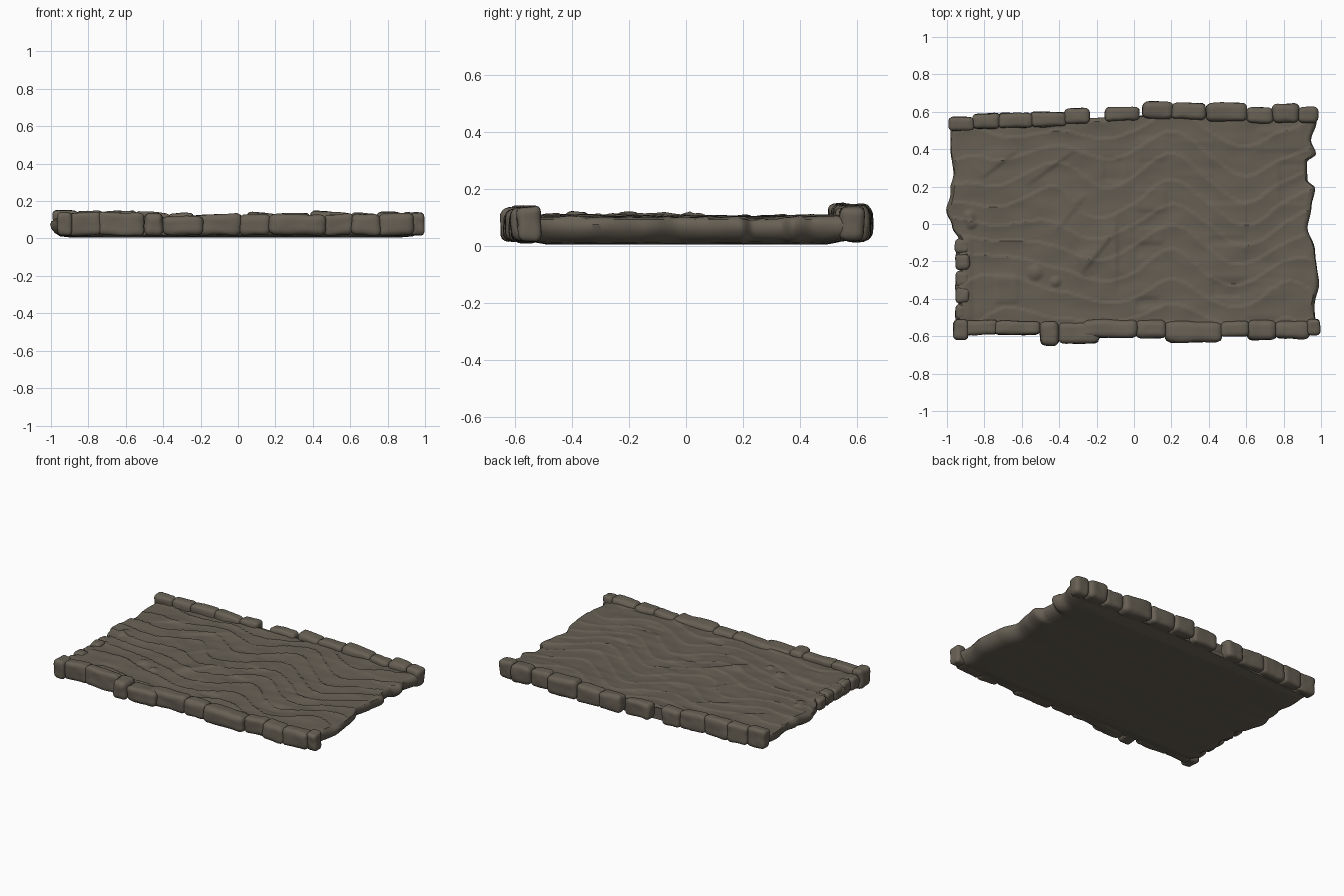
import bpy, bmesh, math, random
from mathutils import Vector, noise

if "Cube" in bpy.data.objects:
    bpy.data.objects.remove(bpy.data.objects["Cube"])

random.seed(7)

def material(name, rgb):
    m = bpy.data.materials.new(name)
    m.diffuse_color = (*rgb, 1)
    m.use_nodes = True
    m.node_tree.nodes["Principled BSDF"].inputs["Base Color"].default_value = m.diffuse_color
    return m

stone = material("grey brown stone", (0.135, 0.117, 0.089))

def finish(bm, name, angle=40):
    bmesh.ops.recalc_face_normals(bm, faces=bm.faces)
    me = bpy.data.meshes.new(name)
    bm.to_mesh(me)
    bm.free()
    ob = bpy.data.objects.new(name, me)
    bpy.context.collection.objects.link(ob)
    me.materials.append(stone)
    for o in bpy.context.selected_objects:
        o.select_set(False)
    ob.select_set(True)
    bpy.context.view_layer.objects.active = ob
    bpy.ops.object.shade_smooth_by_angle(angle=math.radians(angle))
    return ob

def curve(points, t):
    """Smoothly interpolated value through (t, value) points."""
    if t <= points[0][0]:
        return points[0][1]
    for (a, va), (b, vb) in zip(points, points[1:]):
        if t <= b:
            k = (t - a) / (b - a)
            return va + (vb - va) * k * k * (3 - 2 * k)
    return points[-1][1]

def step(d, w=0.012):
    return max(0, min(1, 0.5 + d / (2 * w)))

# Worn outline of the paving
LEFT = [(-.58, -.94), (-.5, -.955), (-.42, -.94), (-.33, -.955), (-.24, -.94), (-.16, -.955),
        (-.08, -.935), (0, -.975), (.1, -1.0), (.2, -.985), (.3, -.96), (.42, -.985), (.53, -.985)]
RIGHT = [(-.57, .985), (-.48, .965), (-.3, .99), (-.15, .97), (-.02, .93), (.1, .95), (.2, .965),
         (.24, .93), (.34, .93), (.38, .97), (.45, .95), (.55, .975)]
FRONT = [(-1, -.56), (1, -.57)]
BACK = [(-1, .53), (-.5, .55), (-.2, .568), (.2, .585), (.6, .575), (1, .56)]

# Raised or sunken flagstones: x, y, half width, half depth, height
FLAGS = [(.09, .13, .08, .06, .005), (.09, -.06, .07, .04, .005), (.08, -.14, .07, .03, -.004),
         (.08, -.42, .06, .025, -.007), (.5, .02, .1, .09, .005), (.5, -.2, .1, .09, .005),
         (.49, -.35, .07, .04, -.006), (-.11, .29, .05, .06, -.005), (.85, .22, .07, .11, -.005),
         (.78, .45, .12, .06, .004), (.3, .35, .12, .1, .003), (-.68, -.35, .06, .07, .006),
         (-.91, -.3, .04, .22, .007), (.7, -.4, .1, .1, .003), (.1, .4, .08, .06, .004)]
# Ridge lines: start, end, height of the step on one side
RIDGES = [(-.09, -.36, -.09, .05, .009), (-.28, -.27, -.08, -.02, .010), (-.42, -.05, -.25, .16, .006),
          (-.58, .2, -.3, .4, .008), (-.82, .24, -.62, .39, .008), (-.3, -.15, -.28, -.28, .008)]
PEBBLES = [(-.53, -.26, .045), (-.42, -.31, .03), (-.88, .04, .035), (-.87, 0, .03)]

def top_height(x, y):
    z = .1 + .006 * noise.noise(Vector((x * 3, y * 3, 1)))
    z += .005 * noise.noise(Vector((x * 7, y * 12, 4)))
    # wavy stepped layers
    f = y * 8 + 1.5 * noise.noise(Vector((x * 2.5, y * 2, 9)))
    z += .006 * ((f % 1) ** 3)
    for fx, fy, w, d, h in FLAGS:
        z += h * step(w - abs(x - fx)) * step(d - abs(y - fy))
    for ax, ay, bx, by, h in RIDGES:
        length = math.hypot(bx - ax, by - ay)
        ux, uy = (bx - ax) / length, (by - ay) / length
        s = (x - ax) * ux + (y - ay) * uy
        d = (y - ay) * ux - (x - ax) * uy
        if 0 < s < length and d > -.02:
            fade = math.sin(math.pi * s / length) ** .5
            z += h * fade * step(d, .008) * max(0, 1 - d / .12)
    for px, py, r in PEBBLES:
        z += .014 * max(0, 1 - math.hypot(x - px, y - py) ** 2 / r ** 2)
    return z

# Paving: closed cross-sections lofted from front to back
def paving():
    bm = bmesh.new()
    nx, ny = 170, 120
    rows = []
    for j in range(ny + 1):
        v = j / ny
        yn = -.57 + 1.14 * v
        l, r = curve(LEFT, yn), curve(RIGHT, yn)
        inset = .022
        section = [(l + inset + (r - l - 2 * inset) * i / nx, None) for i in range(nx + 1)]
        side = [(.008, .09), (.001, .072), (.005, .05), (.022, .028), (.05, .01)]
        section += [(r - a, z) for a, z in side]
        section += [(r - .1 + (l - r + .2) * i / 12, .004) for i in range(13)]
        section += [(l + a, z) for a, z in reversed(side)]
        ring = []
        for x, z in section:
            f, b = curve(FRONT, x), curve(BACK, x)
            y = f + (b - f) * v
            if z is None:
                z = top_height(x, y)
            else:
                n = noise.noise(Vector((x * 5, y * 9, z * 12)))
                if z > .005:
                    x += .012 * n
                z += .003 * (n + 1)
                z += .014 * step(abs(y) - .53, .04) * (z < .03)
            ring.append(bm.verts.new((x, y, z)))
        rows.append(ring)
    n = len(rows[0])
    for a, b in zip(rows, rows[1:]):
        for i in range(n):
            bm.faces.new((a[i], a[(i + 1) % n], b[(i + 1) % n], b[i]))
    bm.faces.new(rows[0])
    bm.faces.new(rows[-1])
    finish(bm, "paving")

# Kerb stone: a rounded, chipped block filling the given box
def kerb_stone(name, x0, x1, y0, y1, z0, z1):
    bm = bmesh.new()
    bmesh.ops.create_cube(bm, size=2)
    bmesh.ops.subdivide_edges(bm, edges=bm.edges, cuts=9, use_grid_fill=True)
    c = Vector(((x0 + x1) / 2, (y0 + y1) / 2, (z0 + z1) / 2))
    h = Vector(((x1 - x0) / 2, (y1 - y0) / 2, (z1 - z0) / 2))
    r = min(h) * .6
    tilt = random.uniform(-.05, .05)
    for vert in bm.verts:
        p = Vector([vert.co[k] * h[k] for k in range(3)])
        core = Vector([max(-h[k] + r, min(h[k] - r, p[k])) for k in range(3)])
        d = p - core
        if d.length > 0:
            p = core + d.normalized() * min(r, d.length * 1.0)
        q = p + c
        p += .007 * noise.noise_vector(q * 9) + .003 * noise.noise_vector(q * 24)
        p.z += tilt * p.x
        vert.co = p + c
    finish(bm, name, 50)

paving()

# Back kerb: x start, x end, inner y, outer y, top
BACK_KERB = [(-.985, -.855, .50, .575, .152), (-.865, -.715, .51, .592, .148), (-.725, -.545, .515, .593, .145),
             (-.555, -.36, .52, .6, .143), (-.375, -.24, .535, .62, .138), (-.155, .03, .55, .622, .128),
             (.045, .21, .56, .655, .138), (.2, .385, .56, .648, .136), (.385, .605, .55, .648, .143),
             (.6, .745, .54, .622, .138), (.74, .885, .54, .643, .142), (.88, .98, .54, .625, .142)]
for i, (a, b, yi, yo, t) in enumerate(BACK_KERB):
    kerb_stone(f"back_kerb_{i + 1}", a, b, yi, yo, .02, t)

# Front kerb
FRONT_KERB = [(-.965, -.89, -.51, -.617, .142), (-.91, -.73, -.515, -.592, .14), (-.745, -.5, -.52, -.592, .14),
              (-.5, -.4, -.52, -.65, .138), (-.405, -.185, -.52, -.64, .118), (-.28, .02, -.51, -.607, .128),
              (.01, .175, -.515, -.612, .128), (.165, .47, -.52, -.632, .13), (.46, .615, -.52, -.602, .132),
              (.605, .76, -.515, -.622, .13), (.75, .94, -.52, -.612, .133), (.925, .995, -.51, -.592, .14)]
for i, (a, b, yi, yo, t) in enumerate(FRONT_KERB):
    kerb_stone(f"front_kerb_{i + 1}", a, b, yo, yi, .016, t)

# Loose rubble lip along the worn left edge
for i in range(5):
    y = -.47 + i * .088
    kerb_stone(f"left_edge_stone_{i + 1}", -.955, -.875, y - .042, y + .042, .03, .112 + .006 * (i % 2))
